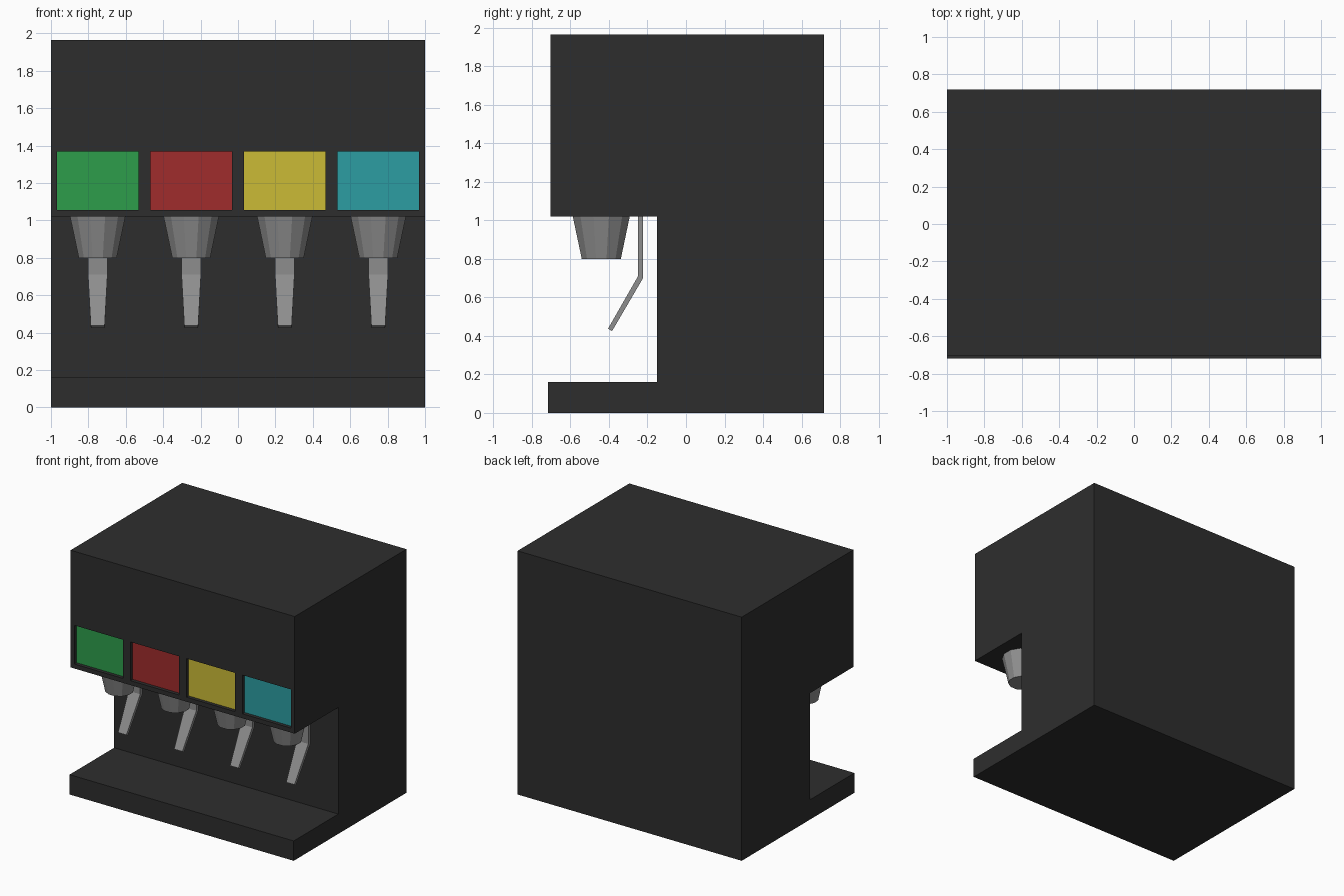
import bpy, bmesh, math
from mathutils import Matrix

old = bpy.data.objects.get("Cube")
if old:
    bpy.data.objects.remove(old, do_unlink=True)


def material(name, rgb):
    m = bpy.data.materials.new(name)
    m.use_nodes = True
    m.diffuse_color = (*rgb, 1)
    m.node_tree.nodes["Principled BSDF"].inputs["Base Color"].default_value = (*rgb, 1)
    return m


def finish(name, bm, mat):
    bmesh.ops.recalc_face_normals(bm, faces=bm.faces)
    me = bpy.data.meshes.new(name)
    bm.to_mesh(me)
    bm.free()
    me.materials.append(mat)
    ob = bpy.data.objects.new(name, me)
    bpy.context.collection.objects.link(ob)
    return ob


def extruded(name, profile, x, half_width, mat):
    """Close a (y, z) side profile between two x positions; half_width(z) sets the taper."""
    bm = bmesh.new()
    sides = [[bm.verts.new((x + s * half_width(z), y, z)) for y, z in profile] for s in (-1, 1)]
    n = len(profile)
    for side in sides:
        bm.faces.new(side)
    for i in range(n):
        j = (i + 1) % n
        bm.faces.new((sides[0][i], sides[0][j], sides[1][j], sides[1][i]))
    return finish(name, bm, mat)


def box(name, x, y, z, sx, sy, sz, mat):
    bm = bmesh.new()
    bmesh.ops.create_cube(bm, size=1, matrix=Matrix.Translation((x, y, z)) @ Matrix.Diagonal((sx, sy, sz, 1)))
    return finish(name, bm, mat)


black = material("black casing", (0.027, 0.027, 0.027))
grey = material("grey metal", (0.27, 0.27, 0.27))
panels = [
    ("green", material("green panel", (0.027, 0.34, 0.07))),
    ("red", material("red panel", (0.35, 0.025, 0.025))),
    ("yellow", material("yellow panel", (0.60, 0.50, 0.037))),
    ("teal", material("teal panel", (0.025, 0.34, 0.36))),
]

FRONT, UNDER, TOP = -0.705, 1.02, 1.965
RECESS = 0.03
PANEL_W, PANEL_Z, PANEL_H = 0.434, 1.212, 0.312

# C-shaped casing with drip tray, column and overhanging head
casing = extruded("casing", [(-0.718, 0), (0.718, 0), (0.718, TOP), (FRONT, TOP), (FRONT, UNDER),
                             (-0.15, UNDER), (-0.15, 0.16), (-0.718, 0.16)], 0, lambda z: 1, black)

for i, (colour, mat) in enumerate(panels):
    x = -0.75 + 0.5 * i

    # recess in the head, with a coloured plate at its back
    cutter = box("recess_cutter", x, FRONT, PANEL_Z, PANEL_W, 2 * RECESS, PANEL_H, black)
    cutter.hide_render = True
    mod = casing.modifiers.new("recess", 'BOOLEAN')
    mod.operation, mod.solver, mod.object = 'DIFFERENCE', 'EXACT', cutter
    bpy.context.view_layer.objects.active = casing
    bpy.ops.object.modifier_apply(modifier=mod.name)
    bpy.data.objects.remove(cutter, do_unlink=True)
    box(colour + "_panel", x, FRONT + RECESS, PANEL_Z, PANEL_W, 0.004, PANEL_H, mat)

    # tapered twelve-sided nozzle
    bm = bmesh.new()
    bmesh.ops.create_cone(bm, cap_ends=True, segments=12, radius1=0.105, radius2=0.153, depth=0.22,
                          matrix=Matrix.Translation((x, -0.44, 0.91)) @ Matrix.Rotation(math.pi / 12, 4, 'Z'))
    finish(colour + "_nozzle", bm, grey)

    # bent lever, narrowing below the bend
    extruded(colour + "_lever", [(-0.249, UNDER), (-0.223, UNDER), (-0.223, 0.70), (-0.384, 0.425),
                                 (-0.405, 0.437), (-0.249, 0.71)],
             x, lambda z: 0.052 if z > 0.6 else 0.037, grey)
